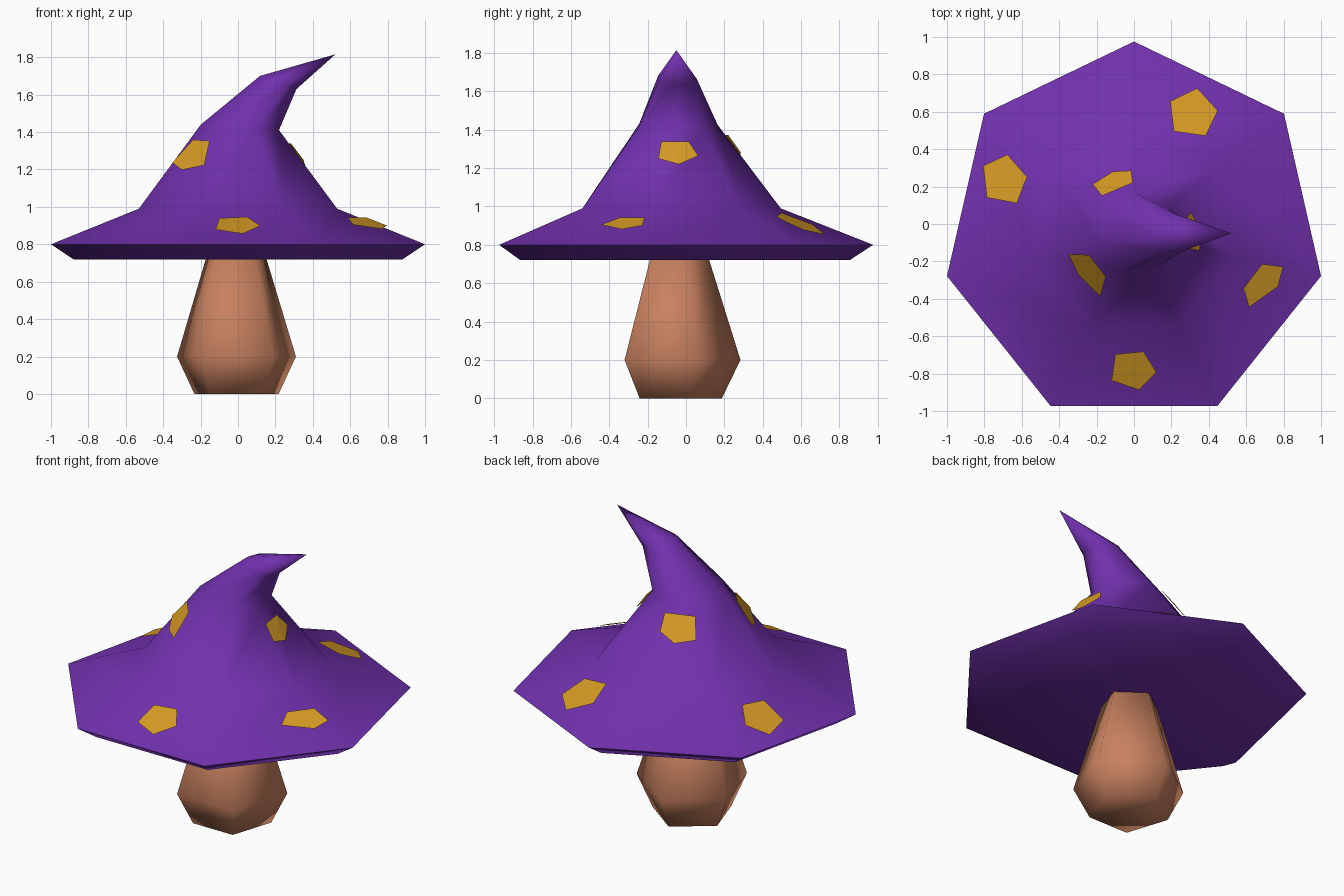
import bpy, math
from mathutils import Vector
from mathutils.bvhtree import BVHTree

if "Cube" in bpy.data.objects:
    bpy.data.objects.remove(bpy.data.objects["Cube"])


def material(name, rgb):
    m = bpy.data.materials.new(name)
    m.diffuse_color = (*rgb, 1)
    m.use_nodes = True
    m.node_tree.nodes["Principled BSDF"].inputs["Base Color"].default_value = m.diffuse_color
    return m


PURPLE = material("purple felt", (0.165, 0.03, 0.42))
BROWN = material("stem brown", (0.58, 0.22, 0.115))
YELLOW = material("patch yellow", (0.68, 0.33, 0.018))


def add_object(name, verts, faces, mat):
    me = bpy.data.meshes.new(name)
    me.from_pydata(verts, [], faces)
    me.materials.append(mat)
    me.update()
    ob = bpy.data.objects.new(name, me)
    bpy.context.collection.objects.link(ob)
    return ob


def loft(name, sides, rings, mat, angle, tip=None):
    """Skin rings of (x, y, z, radius, tilt about y); optional pointed tip."""
    verts, faces = [], []
    for x, y, z, r, tilt in rings:
        t = math.radians(tilt)
        for i in range(sides):
            a = math.pi / 2 + math.tau * i / sides
            u = r * math.cos(a)
            verts.append((x + u * math.cos(t), y + r * math.sin(a), z - u * math.sin(t)))
    faces.append(tuple(reversed(range(sides))))
    for k in range(len(rings) - 1):
        for i in range(sides):
            j = (i + 1) % sides
            a, b = k * sides, (k + 1) * sides
            faces.append((a + i, a + j, b + j, b + i))
    top = (len(rings) - 1) * sides
    if tip:
        verts.append(tip)
        faces += [(top + i, top + (i + 1) % sides, len(verts) - 1) for i in range(sides)]
    else:
        faces.append(tuple(range(top, top + sides)))
    ob = add_object(name, verts, faces, mat)
    for p in ob.data.polygons:
        p.use_smooth = len(p.vertices) <= 4
    ob.data.set_sharp_from_angle(angle=math.radians(angle))
    return ob


# Five-sided bulging stem
loft("stem", 5, [(-0.008, -0.05, 0.0, 0.237, 0),
                 (-0.008, -0.05, 0.2, 0.334, 0),
                 (-0.01, -0.05, 0.73, 0.168, 0)], BROWN, 80)

# Seven-sided bent hat with a wide brim
hat = loft("hat", 7, [(0, -0.05, 0.72, 0.903, 0),
                      (0, -0.05, 0.80, 1.0256, 0),
                      (0, -0.05, 0.99, 0.544, 0),
                      (0.01, -0.05, 1.425, 0.215, 4),
                      (0.215, -0.05, 1.665, 0.106, 20)],
           PURPLE, 65, tip=(0.52, -0.05, 1.815))

# Pentagon patches draped just above the hat, outlined as seen from one side
tree = BVHTree.FromPolygons([v.co for v in hat.data.vertices],
                            [tuple(p.vertices) for p in hat.data.polygons])
VIEWS = {"top": (lambda u, v: Vector((u, v, 3)), Vector((0, 0, -1))),
         "right": (lambda u, v: Vector((3, u, v)), Vector((-1, 0, 0)))}


def patch(name, view, outline):
    start, ray = VIEWS[view]
    centre = (sum(p[0] for p in outline) / 5, sum(p[1] for p in outline) / 5)
    verts = []
    for u, v in [*outline, centre]:
        hit, normal, _, _ = tree.ray_cast(start(u, v), ray)
        if hit is None:
            hit, normal, _, _ = tree.find_nearest(start(u, v))
        if normal.dot(ray) > 0:
            normal = -normal
        verts.append(hit + normal * 0.017)
    faces = [(i, (i + 1) % 5, 5) for i in range(5)]
    a, b, c = verts[0], verts[1], verts[5]
    if (b - a).cross(c - a).dot(ray) > 0:
        faces = [f[::-1] for f in faces]
    add_object(name, verts, faces, YELLOW)


patch("brim_patch_back_right", "top",
      [(0.19, 0.65), (0.335, 0.72), (0.445, 0.60), (0.38, 0.465), (0.21, 0.49)])
patch("brim_patch_left", "top",
      [(-0.80, 0.31), (-0.67, 0.37), (-0.565, 0.25), (-0.62, 0.11), (-0.78, 0.14)])
patch("brim_patch_right", "top",
      [(0.68, -0.21), (0.79, -0.23), (0.765, -0.33), (0.61, -0.44), (0.58, -0.34)])
patch("brim_patch_front", "top",
      [(-0.10, -0.69), (0.05, -0.675), (0.12, -0.785), (0.025, -0.88), (-0.12, -0.83)])
patch("cone_patch_back", "top",
      [(-0.215, 0.20), (-0.107, 0.268), (-0.01, 0.273), (0.0, 0.208), (-0.165, 0.138)])
patch("cone_patch_front_left", "top",
      [(-0.34, -0.152), (-0.23, -0.157), (-0.14, -0.272), (-0.17, -0.377), (-0.29, -0.257)])
patch("cone_patch_right", "right",
      [(-0.12, 1.33), (0.01, 1.33), (0.06, 1.255), (-0.04, 1.21), (-0.135, 1.24)])
